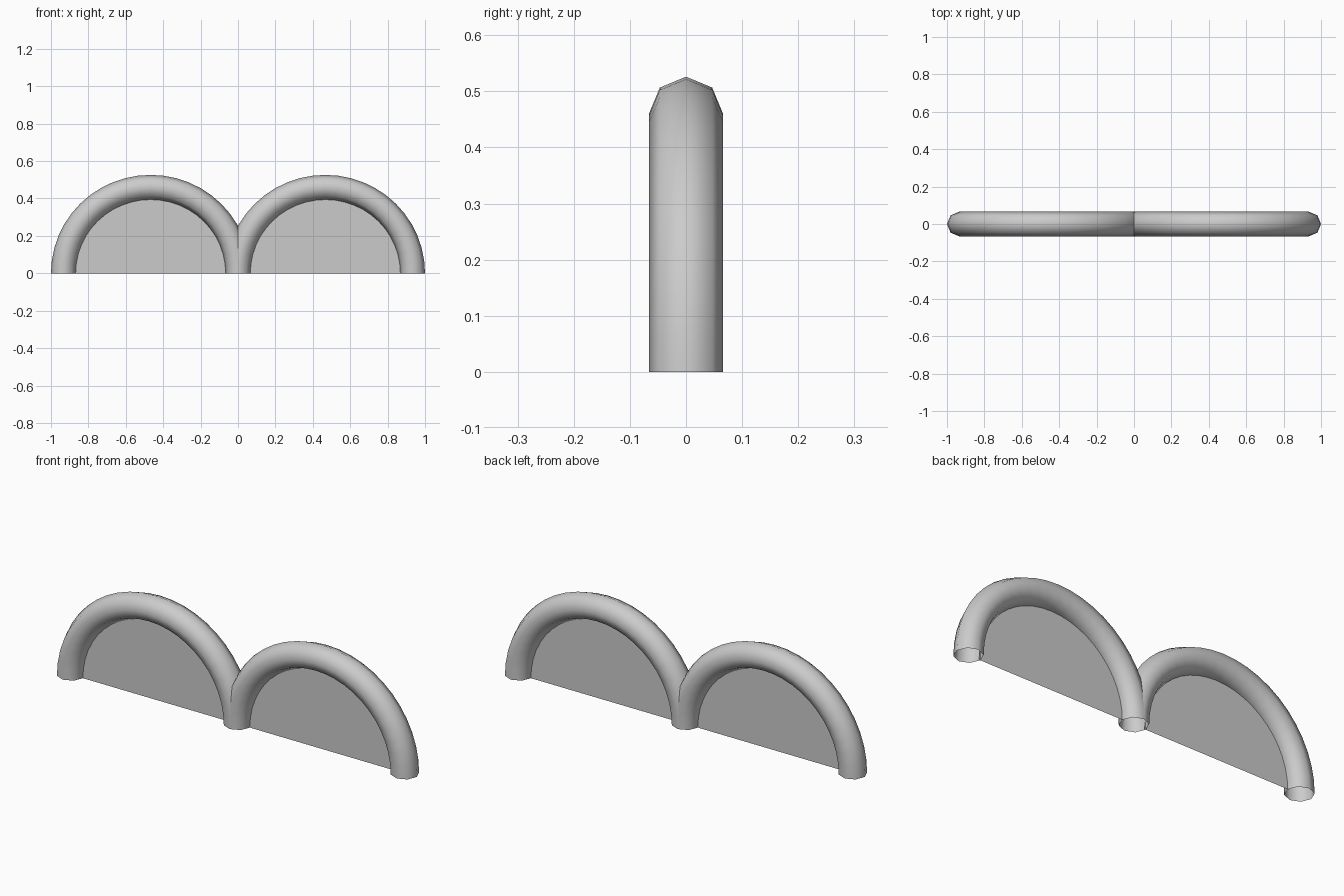
import bpy, bmesh
from math import sin, cos, pi, radians

if "Cube" in bpy.data.objects:
    bpy.data.objects.remove(bpy.data.objects["Cube"])

CX = 0.467            # arch centre offset
RX, RZ = 0.467, 0.46  # arch centreline radii
TUBE = 0.066          # tube radius
SEGS, SIDES = 24, 8


def make_object(name, bm):
    bmesh.ops.recalc_face_normals(bm, faces=bm.faces)
    mesh = bpy.data.meshes.new(name)
    bm.to_mesh(mesh)
    bm.free()
    ob = bpy.data.objects.new(name, mesh)
    bpy.context.collection.objects.link(ob)
    return ob


def arch_tube(name, cx):
    # octagonal tube swept over a half circle, open at the feet
    bm = bmesh.new()
    rings = []
    for i in range(SEGS + 1):
        a = pi * i / SEGS
        ring = []
        for k in range(SIDES):
            b = 2 * pi * k / SIDES
            o = TUBE * cos(b)
            ring.append(bm.verts.new((cx + (RX + o) * cos(a), TUBE * sin(b),
                                      max(0, (RZ + o) * sin(a)))))
        rings.append(ring)
    for r, s in zip(rings, rings[1:]):
        for k in range(SIDES):
            n = (k + 1) % SIDES
            bm.faces.new((r[k], r[n], s[n], s[k]))
    ob = make_object(name, bm)
    bpy.ops.object.select_all(action='DESELECT')
    ob.select_set(True)
    bpy.context.view_layer.objects.active = ob
    bpy.ops.object.shade_smooth_by_angle(angle=radians(50))


def arch_panel(name, cx):
    # thin flat sheet filling the arch
    bm = bmesh.new()
    rx, rz = RX - TUBE * 0.9, RZ - TUBE * 0.9
    bm.faces.new([bm.verts.new((cx + rx * cos(pi * i / SEGS), 0,
                                max(0, rz * sin(pi * i / SEGS))))
                  for i in range(SEGS + 1)])
    make_object(name, bm)


# two arches side by side, each with its infill panel
for side, sx in (("left", -1), ("right", 1)):
    arch_tube(side + "_arch_tube", sx * CX)
    arch_panel(side + "_arch_panel", sx * CX)
